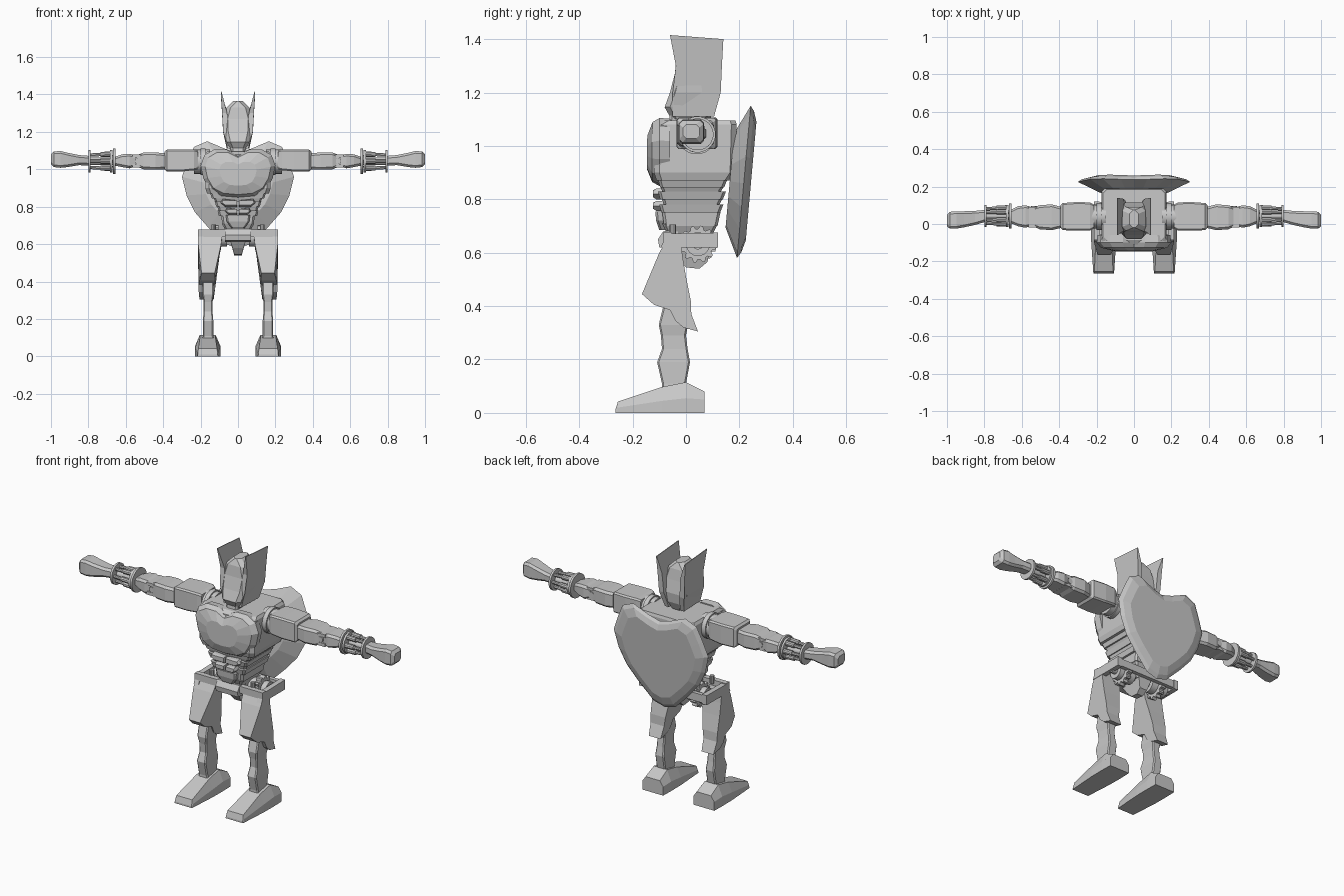
import bpy, bmesh, math
from mathutils import Vector

grey = bpy.data.materials.new("plain_grey")
grey.diffuse_color = (0.58, 0.58, 0.58, 1)


def loft(name, rings):
    """Skin a list of equal-length point rings and cap both ends."""
    bm = bmesh.new()
    vs = [[bm.verts.new(p) for p in r] for r in rings]
    n = len(rings[0])
    for a, b in zip(vs, vs[1:]):
        for i in range(n):
            j = (i + 1) % n
            bm.faces.new((a[i], a[j], b[j], b[i]))
    bm.faces.new(vs[0])
    bm.faces.new(vs[-1])
    bmesh.ops.recalc_face_normals(bm, faces=bm.faces)
    me = bpy.data.meshes.new(name)
    bm.to_mesh(me)
    bm.free()
    me.materials.append(grey)
    ob = bpy.data.objects.new(name, me)
    bpy.context.collection.objects.link(ob)
    return ob


def rect(a0, a1, b0, b1, c=0.0):
    """Rectangle in two axes, corners cut by c."""
    if c == 0:
        return [(a0, b0), (a1, b0), (a1, b1), (a0, b1)]
    return [(a0 + c, b0), (a1 - c, b0), (a1, b0 + c), (a1, b1 - c),
            (a1 - c, b1), (a0 + c, b1), (a0, b1 - c), (a0, b0 + c)]


def box(name, x0, x1, y0, y1, z0, z1):
    return loft(name, [[(x, y, z) for y, z in rect(y0, y1, z0, z1)] for x in (x0, x1)])


def stack(name, rows, c):
    """Loft upwards through rows of (z, x0, x1, y0, y1)."""
    return loft(name, [[(x, y, z) for x, y in rect(x0, x1, y0, y1, c)]
                       for z, x0, x1, y0, y1 in rows])


def along(name, s, rows, c):
    """Loft outwards through rows of (x, y0, y1, z0, z1) on side s."""
    return loft(name, [[(s * x, y, z) for y, z in rect(y0, y1, z0, z1, c)]
                       for x, y0, y1, z0, z1 in rows])


def slab(name, s, pts):
    """Side profile of (y, z, inner x, outer x) on side s."""
    return loft(name, [[(s * p[k], p[0], p[1]) for p in pts] for k in (2, 3)])


def rod(name, p, q, r, n=14, tooth=0.0):
    """Cylinder from p to q, optionally with gear teeth."""
    p, q = Vector(p), Vector(q)
    d = (q - p).normalized()
    u = d.orthogonal().normalized()
    v = d.cross(u)

    def ring(o):
        pts = []
        for i in range(n):
            a = 2 * math.pi * i / n
            k = r - (tooth if i % 4 > 1 else 0)
            pts.append(o + (u * math.cos(a) + v * math.sin(a)) * k)
        return pts
    ob = loft(name, [ring(p), ring(q)])
    if not tooth:
        bpy.ops.object.select_all(action='DESELECT')
        ob.select_set(True)
        bpy.context.view_layer.objects.active = ob
        bpy.ops.object.shade_smooth_by_angle()
    return ob


def outline(half):
    """Mirror a half outline running from top centre to bottom centre."""
    return half + [(-x, z) for x, z in half[-2:0:-1]]


# Head and neck
stack("head", [(1.10, -.042, .042, -.055, .09), (1.145, -.06, .06, -.08, .11),
               (1.20, -.072, .072, -.06, .115), (1.27, -.075, .075, -.042, .10),
               (1.33, -.06, .06, -.035, .09), (1.365, -.025, .025, -.02, .075)], .02)
stack("neck", [(1.04, -.03, .03, -.07, .05), (1.13, -.04, .04, -.06, .07)], .01)
for s in (-1, 1):
    slab("ear_plate", s, [(-.06, 1.415, .088, .092), (.14, 1.40, .088, .092),
                          (.135, 1.31, .058, .086), (.13, 1.20, .05, .08),
                          (.105, 1.11, .035, .06), (-.05, 1.11, .035, .055),
                          (-.05, 1.20, .05, .079), (-.038, 1.30, .058, .085)])

# Torso with tapering ribs
stack("torso", [(1.095, -.165, .165, -.085, .185), (1.08, -.175, .175, -.11, .19),
                (.90, -.175, .175, -.12, .185), (.87, -.165, .165, -.11, .165)], .02)
for z0, z1, w, y0, y1 in [(.845, .875, .15, -.105, .155), (.825, .845, .13, -.095, .14),
                          (.80, .83, .125, -.105, .15), (.775, .80, .11, -.09, .135),
                          (.75, .78, .11, -.10, .14), (.70, .755, .09, -.09, .13)]:
    stack("rib", [(z0, -w * .93, w * .93, y0 + .008, y1 - .012), (z1, -w, w, y0, y1)], .01)
stack("waist", [(.62, -.05, .05, -.05, .09), (.67, -.065, .065, -.07, .10),
                (.71, -.085, .085, -.09, .12)], .01)

# Chest plate
chest = outline([(0, 1.075), (.06, 1.105), (.13, 1.105), (.18, 1.075), (.20, 1.02),
                 (.185, .95), (.15, .89), (.09, .858), (0, .85)])
loft("chest_plate", [[(x * k, y + .04 * max(0, z - 1.06), .975 + (z - .975) * k) for x, z in chest]
                     for k, y in ((.97, -.06), (1, -.10), (.88, -.127), (.5, -.146))])

# Stomach plates
for s in (-1, 1):
    for z, w, h in ((.82, .095, .022), (.775, .07, .02)):
        loft("stomach_plate", [[(s * x, y, zz) for x, zz in
                                [(.006, z - h + e), (w * .7, z - h + e), (w - e, z),
                                 (w * .85, z + h - e), (.006, z + h * .6)]]
                               for y, e in ((-.085, 0), (-.112, .002), (-.124, .01))])
stack("stomach_base", [(.685, -.035, .035, -.10, -.06), (.72, -.06, .06, -.112, -.06),
                       (.755, -.065, .065, -.115, -.06)], .008)

# Heart-shaped back shield, leaning slightly
heart = outline([(0, 1.09), (.07, 1.11), (.165, 1.15), (.235, 1.12), (.27, 1.04), (.30, .96),
                 (.275, .86), (.23, .77), (.16, .69), (.07, .60), (0, .58)])
loft("back_shield", [[(x * k, y + (.88 + (z - .88) * k - .88) * .09, .88 + (z - .88) * k)
                      for x, z in heart]
                     for k, y in ((.62, .165), (1, .218), (.93, .232), (.78, .245))])

for s in (-1, 1):
    # Shoulder and arm
    rod("shoulder_joint", (s * .15, .04, 1.04), (s * .235, .04, 1.04), .065)
    rod("shoulder_washer", (s * .175, .04, 1.04), (s * .20, .04, 1.04), .072, 20)
    along("upper_arm", s, [(.215, -.025, .105, 1.0, 1.10), (.235, -.035, .115, .995, 1.107),
                           (.30, -.035, .118, .988, 1.107), (.38, -.033, .112, .988, 1.105),
                           (.392, -.02, .10, 1.0, 1.095)], .008)
    along("elbow_guard", s, [(.385, -.02, .09, 1.0, 1.085), (.44, -.033, .105, .998, 1.09),
                             (.505, -.028, .10, 1.0, 1.09), (.535, -.015, .09, 1.012, 1.078)], .012)
    for z in (1.018, 1.07):
        box("elbow_hinge", *sorted((s * .50, s * .565)), -.02, .09, z - .009, z + .009)
    rod("elbow_pin", (s * .535, -.02, 1.044), (s * .535, .095, 1.044), .016)
    along("forearm", s, [(.545, -.01, .09, 1.015, 1.075), (.58, -.02, .10, 1.005, 1.083),
                         (.62, -.012, .095, 1.012, 1.08), (.66, .005, .075, 1.02, 1.066)], .012)
    # Wrist cage of rods between two discs
    for x, r in ((.655, .068), (.672, .06), (.788, .06)):
        rod("wrist_disc", (s * x, .043, 1.043), (s * (x + .012), .043, 1.043), r, 20)
    rod("wrist_core", (s * .66, .043, 1.043), (s * .84, .043, 1.043), .02)
    for i in range(6):
        a = math.pi * i / 3
        c, d = math.cos(a), math.sin(a)
        rod("wrist_rod", (s * .67, .043 + .044 * c, 1.043 + .044 * d),
            (s * .735, .043 + .042 * c, 1.043 + .042 * d), .014, 10)
        rod("wrist_thin_rod", (s * .73, .043 + .042 * c, 1.043 + .042 * d),
            (s * .795, .043 + .038 * c, 1.043 + .038 * d), .009, 8)
    # Closed hand
    along("hand", s, [(.80, .01, .075, 1.02, 1.072), (.85, -.005, .07, 1.022, 1.076),
                      (.91, -.018, .068, 1.012, 1.088), (.95, -.025, .068, 1.008, 1.098),
                      (.985, -.025, .065, 1.012, 1.095), (1.0, -.012, .05, 1.028, 1.08)], .012)

    # Hip side bar and gears
    slab("hip_side_bar", s, [(-.095, .62, .185, .215), (-.07, .672, .185, .215),
                             (.12, .675, .185, .215), (.12, .62, .185, .215)])
    rod("hip_gear", (s * .105, .045, .632), (s * .135, .045, .632), .07, 48, .013)
    rod("hip_hub", (s * .06, .045, .632), (s * .10, .045, .632), .045, 18)
    rod("hip_outer_hub", (s * .14, .045, .632), (s * .17, .045, .632), .045, 18)
    rod("hip_bolt", (s * .13, -.05, .66), (s * .13, -.05, .705), .012, 10)

    # Thigh with knee guard and rear spur
    slab("thigh", s, [(-.075, .645, .085, .213), (-.10, .60, .09, .213), (-.165, .445, .125, .195),
                      (-.12, .405, .122, .205), (-.06, .385, .122, .21), (-.04, .345, .125, .21),
                      (-.01, .32, .128, .208), (.045, .305, .13, .205), (.02, .37, .125, .21),
                      (.018, .42, .118, .212), (0, .51, .105, .213), (-.012, .58, .09, .213),
                      (-.02, .645, .085, .213)])
    # Shin
    stack("shin", [(z, *sorted((s * a, s * b)), y0, y1) for z, a, b, y0, y1 in
                   [(.085, .13, .19, -.09, 0), (.11, .132, .188, -.09, 0),
                    (.19, .132, .188, -.108, .015), (.24, .136, .184, -.09, .006),
                    (.29, .136, .184, -.094, 0), (.33, .13, .19, -.102, .008),
                    (.40, .13, .19, -.085, .01)]], .006)
    # Foot, wider at the sole and heel
    loft("foot", [[(s * x, y, z) for x, z in
                   [(.162 - b, 0), (.162 + b, 0), (.162 + b, m), (.162 + t, h),
                    (.162 - t, h), (.162 - b, m)]]
                  for y, b, t, m, h in ((-.265, .055, .053, .004, .01), (-.255, .056, .05, .02, .042),
                                        (-.09, .067, .042, .045, .097), (0, .068, .042, .055, .115),
                                        (.07, .066, .045, .05, .08))])

# Pelvis frame, shaft and crotch guard
box("hip_front_bar", -.215, .215, -.085, -.055, .638, .677)
box("hip_rear_bar", -.20, .20, .095, .118, .625, .67)
rod("hip_shaft", (-.20, .045, .632), (.20, .045, .632), .02)
loft("belt_plate", [[(x, y, z) for y, z in [(-.10, .62), (-.105, .65), (-.085, .68), (-.03, .685),
                                            (-.03, .612)]] for x in (-.07, .07)])
loft("crotch_guard", [[(w * x, y, z) for y, z, w in
                       [(-.06, .63, 1.8), (-.03, .58, 1.2), (.0, .545, .8), (.05, .54, .8),
                        (.08, .565, 1), (.095, .63, 1.8)]] for x in (-.025, .025)])
